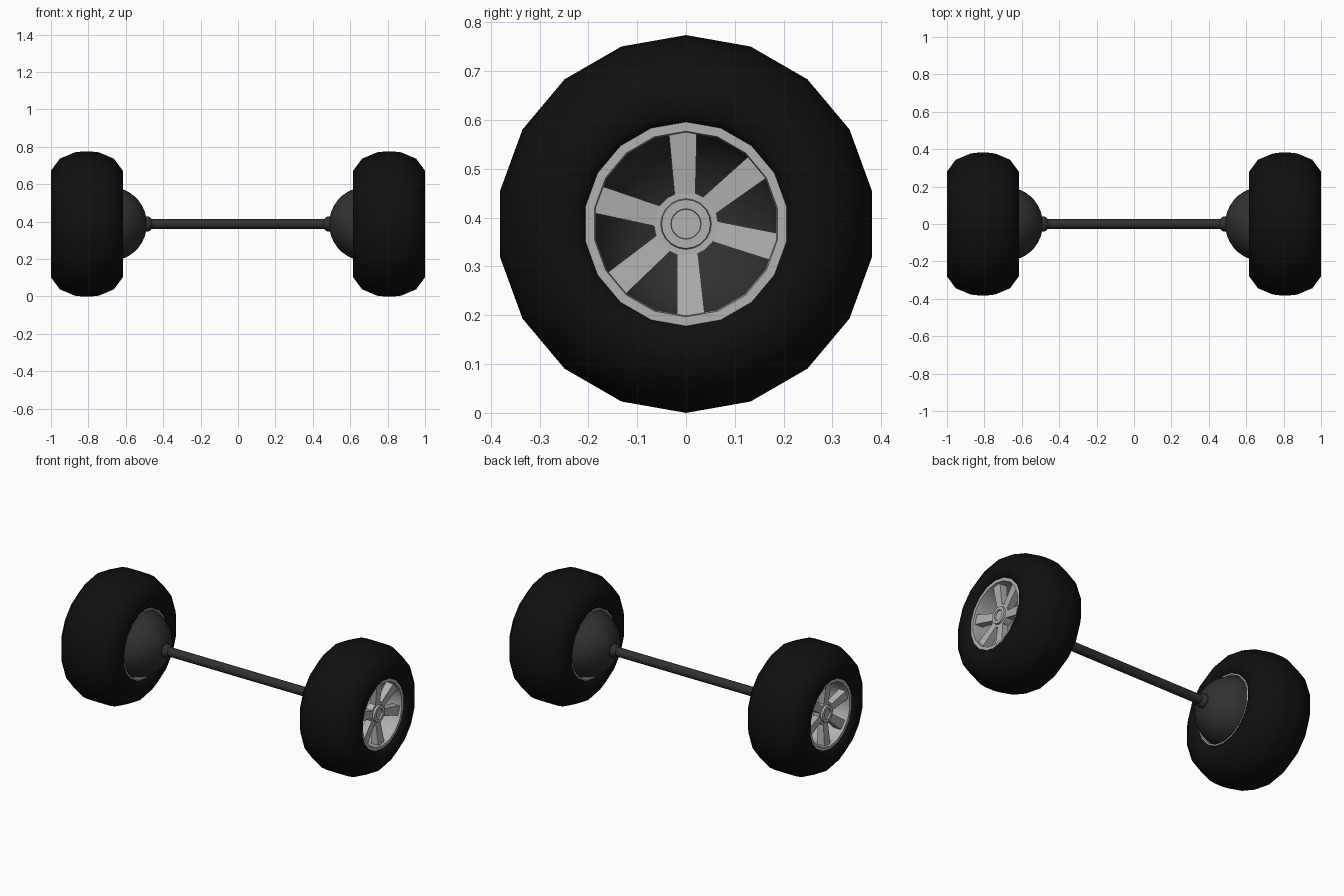
import bpy, bmesh, math

if "Cube" in bpy.data.objects:
    bpy.data.objects.remove(bpy.data.objects["Cube"])

CZ = 0.387  # axle height


def material(name, c):
    m = bpy.data.materials.new(name)
    m.diffuse_color = (c, c, c, 1)
    m.use_nodes = True
    m.node_tree.nodes["Principled BSDF"].inputs["Base Color"].default_value = m.diffuse_color
    return m


RUBBER = material("black rubber", 0.005)
SILVER = material("silver alloy", 0.44)
STEEL = material("dark steel", 0.03)


def finish(bm, name, mat, angle, mirror=True):
    bmesh.ops.remove_doubles(bm, verts=bm.verts, dist=1e-5)
    bmesh.ops.recalc_face_normals(bm, faces=bm.faces)
    me = bpy.data.meshes.new(name)
    bm.to_mesh(me)
    bm.free()
    me.materials.append(mat)
    ob = bpy.data.objects.new(name, me)
    bpy.context.collection.objects.link(ob)
    bpy.ops.object.select_all(action='DESELECT')
    ob.select_set(True)
    bpy.context.view_layer.objects.active = ob
    bpy.ops.object.shade_smooth_by_angle(angle=math.radians(angle))
    if mirror:  # the other wheel
        ob.modifiers.new("Mirror", 'MIRROR').use_mirror_merge = False
    return ob


def lathe(name, profile, n, mat, angle=40, closed=False, mirror=True):
    """Spin (x, radius) points around the axle line."""
    bm = bmesh.new()
    rings = []
    for x, r in profile:
        rings.append([bm.verts.new((x, r * math.sin(2 * math.pi * i / n),
                                    CZ + r * math.cos(2 * math.pi * i / n)))
                      for i in range(n)] if r > 1e-6 else [bm.verts.new((x, 0, CZ))])
    pairs = list(zip(rings, rings[1:]))
    if closed:
        pairs.append((rings[-1], rings[0]))
    for a, b in pairs:
        for i in range(n):
            j = (i + 1) % n
            quad = [a[i % len(a)], a[j % len(a)], b[j % len(b)], b[i % len(b)]]
            bm.faces.new(list(dict.fromkeys(quad)))
    return finish(bm, name, mat, angle, mirror)


# Tyre: rounded cross-section, symmetrical about its middle plane
half = [(0.165, 0.205), (0.19, 0.225), (0.192, 0.285), (0.145, 0.349), (0.065, 0.383), (0.03, 0.387)]
mid = 0.808
tyre = [(mid + w, r) for w, r in half] + [(mid - w, r) for w, r in reversed(half)]
lathe("tyre", tyre, 18, RUBBER, 60, closed=True)

# Rim: outer lip, barrel and inner lip
rim = [(0.978, 0.209), (0.978, 0.19), (0.955, 0.187), (0.70, 0.198),
       (0.63, 0.2), (0.63, 0.209)]
lathe("rim", rim, 18, SILVER, closed=True)

# Hub with a raised ring around the cap
hub = [(0.905, 0), (0.905, 0.066), (0.948, 0.066), (0.948, 0.052), (0.96, 0.05),
       (0.96, 0.031), (0.95, 0.03), (0.95, 0)]
lathe("hub", hub, 20, SILVER)

# Six tapered spokes
bm = bmesh.new()
for deg in (92, 38.5, -14.5, -87, -139.5, 164.5):
    a = math.radians(deg)
    c, s = math.cos(a), math.sin(a)
    vs = []
    for r, w, x0, x1 in ((0.055, 0.021, 0.91, 0.947), (0.193, 0.029, 0.915, 0.965)):
        for x, t in ((x0, -w), (x1, -w), (x1, w), (x0, w)):
            vs.append(bm.verts.new((x, r * c - t * s, CZ + r * s + t * c)))
    bm.faces.new(vs[:4])
    bm.faces.new(vs[4:])
    for i in range(4):
        j = (i + 1) % 4
        bm.faces.new((vs[i], vs[j], vs[4 + j], vs[4 + i]))
finish(bm, "spokes", SILVER, 30)

# Brake dome: half sphere bulging inward
dome = [(0.685 - 0.198 * math.sin(math.radians(t)), 0.198 * math.cos(math.radians(t)))
        for t in range(0, 81, 10)] + [(0.487, 0)]
lathe("brake_dome", dome, 32, STEEL, 60)

# Collar where the axle meets the dome
collar = [(0.50, 0.036), (0.487, 0.041), (0.472, 0.038), (0.46, 0.027)]
lathe("axle_collar", collar, 16, STEEL, 60)

# Axle
lathe("axle", [(-0.5, 0), (-0.5, 0.027), (0.5, 0.027), (0.5, 0)], 16, STEEL, 40, mirror=False)
